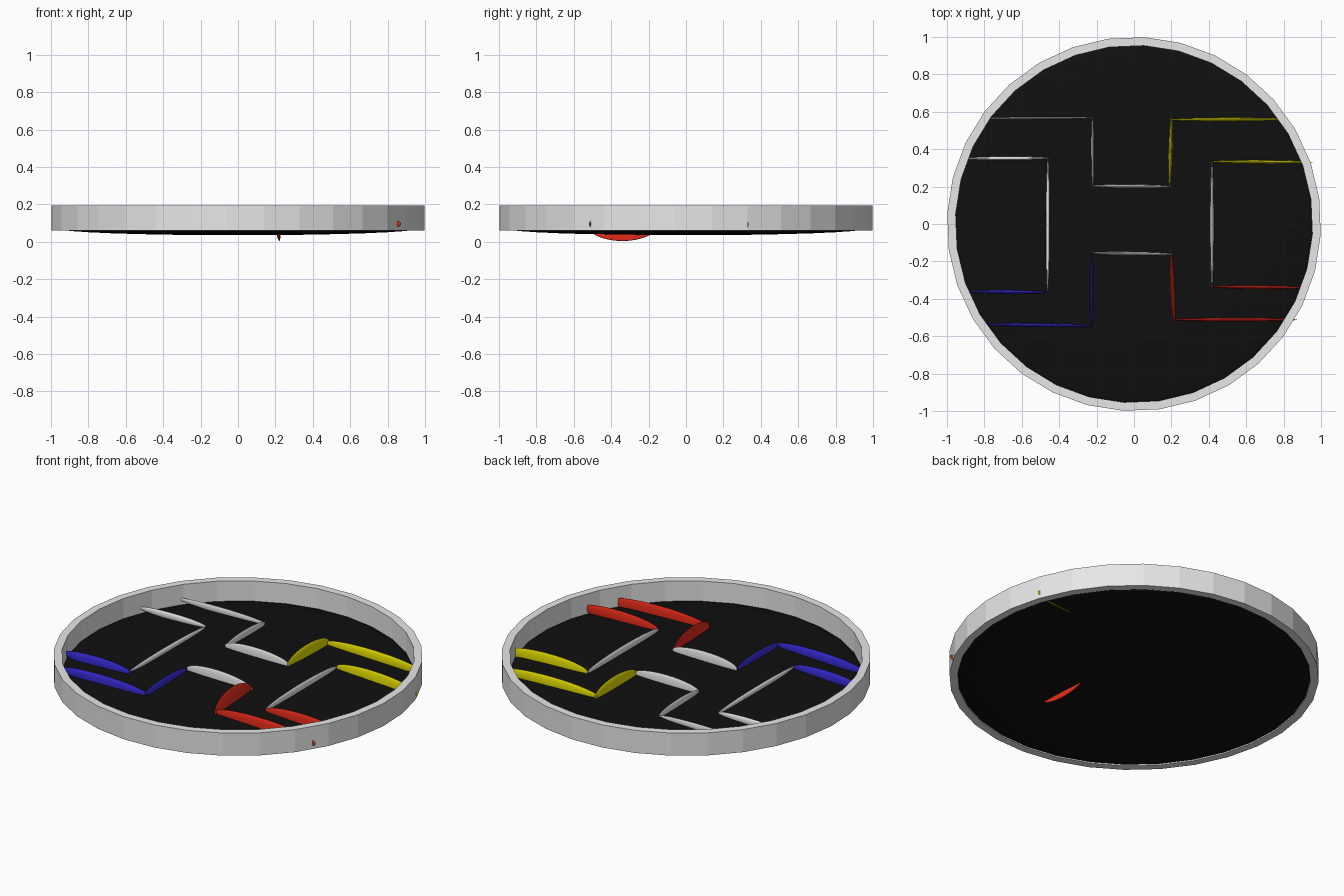
import bpy, bmesh, math
from mathutils import Matrix, Vector

if "Cube" in bpy.data.objects:
    bpy.data.objects.remove(bpy.data.objects["Cube"])


def material(name, r, g, b):
    m = bpy.data.materials.new(name)
    m.diffuse_color = (r, g, b, 1)
    m.use_nodes = True
    m.node_tree.nodes["Principled BSDF"].inputs["Base Color"].default_value = m.diffuse_color
    return m


WHITE = material("white", 0.8, 0.8, 0.8)
BLACK = material("black", 0.005, 0.005, 0.005)
RED = material("red", 0.8, 0.025, 0.01)
YELLOW = material("yellow", 0.8, 0.75, 0.0)
BLUE = material("blue", 0.04, 0.025, 0.7)


def finish(bm, name, mat, smooth):
    me = bpy.data.meshes.new(name)
    bmesh.ops.recalc_face_normals(bm, faces=bm.faces)
    for f in bm.faces:
        f.smooth = smooth
    bm.to_mesh(me)
    bm.free()
    me.materials.append(mat)
    ob = bpy.data.objects.new(name, me)
    bpy.context.collection.objects.link(ob)
    return ob


def ellipsoid(name, mat, matrix, u=32, v=16):
    bm = bmesh.new()
    bmesh.ops.create_uvsphere(bm, u_segments=u, v_segments=v, radius=1, matrix=matrix)
    return finish(bm, name, mat, True)


def wall(name, mat, a, b, c, w=0.01, roll=0.0):
    """Slim lens-shaped wall from point a to point b, half height c."""
    a, b = Vector(a), Vector(b)
    d = b - a
    rot = d.to_track_quat('X', 'Z').to_matrix().to_4x4()
    m = (Matrix.Translation((a + b) / 2) @ rot @ Matrix.Rotation(roll, 4, 'X')
         @ Matrix.Diagonal((d.length / 2, w, c, 1))
         @ Matrix.Rotation(math.pi / 2, 4, 'Y'))
    ellipsoid(name, mat, m)


# Outer rim: faceted 32-sided ring, slightly turned
bm = bmesh.new()
N = 32
profile = [(1.0, 0.06), (1.0, 0.195), (0.955, 0.195), (0.955, 0.06)]
loops = []
for r, z in profile:
    loops.append([bm.verts.new((r * math.cos(t), r * math.sin(t), z))
                  for t in (math.radians(8) + 2 * math.pi * i / N for i in range(N))])
for k in range(4):
    p, q = loops[k], loops[(k + 1) % 4]
    for i in range(N):
        j = (i + 1) % N
        bm.faces.new((p[i], p[j], q[j], q[i]))
finish(bm, "rim", WHITE, False)

# Floor: very flat ellipsoid
ellipsoid("floor", BLACK, Matrix.Translation((0, 0, 0.071))
          @ Matrix.Rotation(math.radians(8), 4, 'Z')
          @ Matrix.Diagonal((0.965, 0.965, 0.036, 1)), 32, 16)

# Centre walls
wall("upper_centre_wall", WHITE, (-0.23, 0.203, 0.115), (0.20, 0.200, 0.112), 0.045)
wall("lower_centre_wall", WHITE, (-0.23, -0.155, 0.115), (0.21, -0.162, 0.107), 0.05)
wall("left_side_wall", WHITE, (-0.46, 0.355, 0.108), (-0.462, -0.365, 0.113), 0.018)
wall("right_side_wall", WHITE, (0.417, 0.335, 0.11), (0.417, -0.34, 0.11), 0.03)

# White corner
wall("white_step_wall", WHITE, (-0.222, 0.575, 0.11), (-0.22, 0.20, 0.115), 0.03, 0.008)
wall("white_outer_wall", WHITE, (-0.80, 0.565, 0.107), (-0.22, 0.568, 0.11), 0.02, 0.006)
wall("white_inner_wall", WHITE, (-0.90, 0.35, 0.107), (-0.455, 0.352, 0.11), 0.022)

# Yellow corner
wall("yellow_step_wall", YELLOW, (0.19, 0.19, 0.11), (0.20, 0.575, 0.11), 0.06, 0.01)
wall("yellow_outer_wall", YELLOW, (0.19, 0.557, 0.11), (0.81, 0.56, 0.105), 0.04)
wall("yellow_inner_wall", YELLOW, (0.415, 0.333, 0.11), (0.955, 0.33, 0.093), 0.05)

# Blue corner
wall("blue_step_wall", BLUE, (-0.226, -0.16, 0.113), (-0.226, -0.555, 0.114), 0.03, 0.008)
wall("blue_outer_wall", BLUE, (-0.80, -0.537, 0.107), (-0.222, -0.545, 0.112), 0.036)
wall("blue_inner_wall", BLUE, (-0.90, -0.362, 0.107), (-0.455, -0.365, 0.11), 0.036)

# Red corner; its step wall is deep enough to show under the floor
wall("red_step_wall", RED, (0.20, -0.148, 0.095), (0.217, -0.532, 0.095), 0.092, 0.009, 0.14)
wall("red_outer_wall", RED, (0.21, -0.512, 0.11), (0.872, -0.512, 0.095), 0.05)
wall("red_inner_wall", RED, (0.415, -0.335, 0.108), (0.92, -0.342, 0.105), 0.045)
